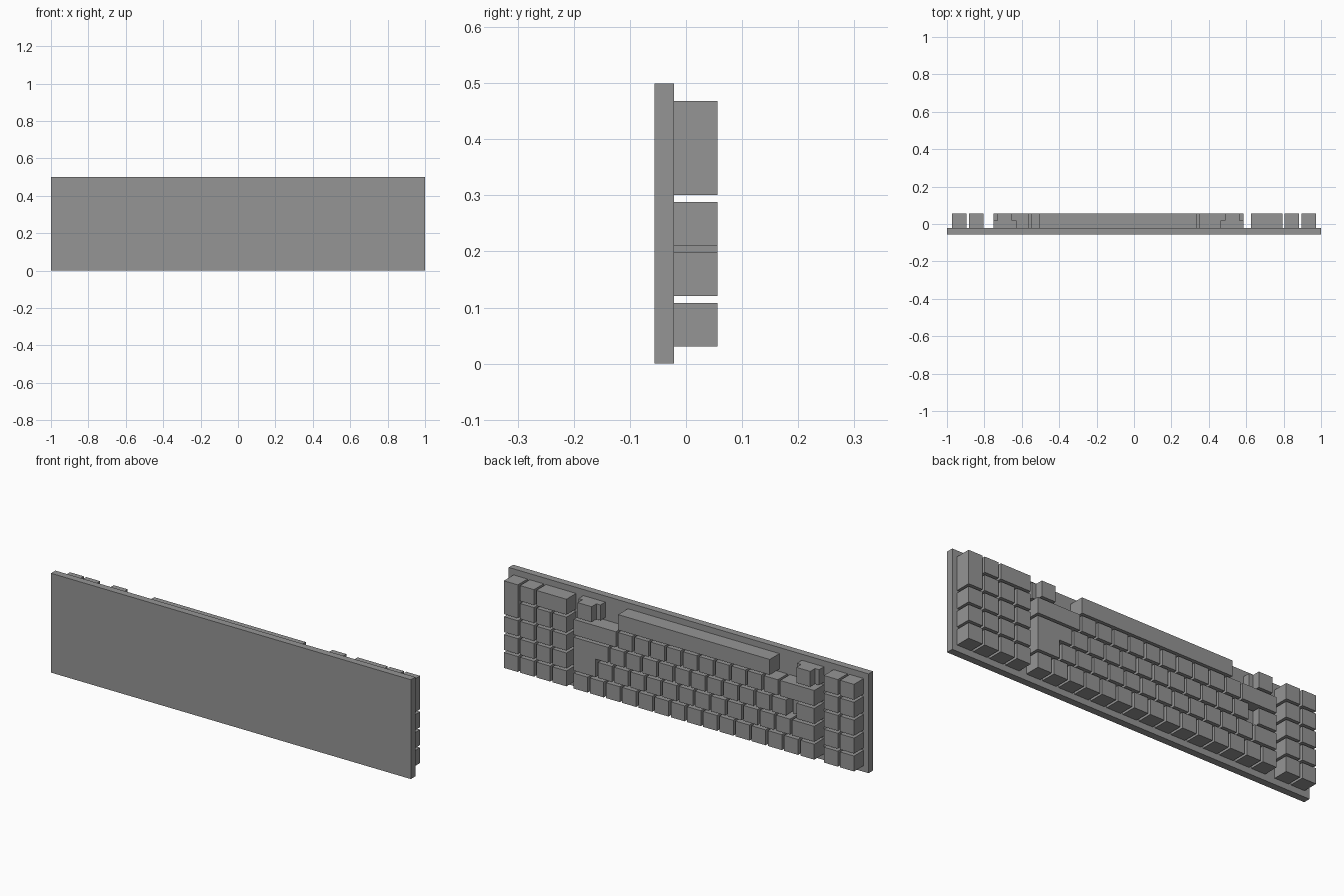
import bpy, bmesh

if "Cube" in bpy.data.objects:
    bpy.data.objects.remove(bpy.data.objects["Cube"])

U, GAP = 0.09, 0.0125            # key pitch and gap between keys
Y0, Y1, YSTEP = -0.021, 0.056, 0.018   # key base, key top, low step
Z0 = 0.031                       # bottom of the first key row
MAIN, FUNC, PAD = -0.752, -0.973, 0.6255   # left edge of each key block

grey = bpy.data.materials.new("grey")
grey.diffuse_color = (0.3, 0.3, 0.3, 1)
grey.use_nodes = True
grey.node_tree.nodes["Principled BSDF"].inputs["Base Color"].default_value = grey.diffuse_color


def prism(name, outline, y0, y1, plane="xz"):
    """Extrude an outline; plane xz runs along y, plane xy runs along z."""
    def place(p, d):
        return (p[0], d, p[1]) if plane == "xz" else (p[0], p[1], d)
    bm = bmesh.new()
    face = bm.faces.new([bm.verts.new(place(p, y0)) for p in outline])
    ext = bmesh.ops.extrude_face_region(bm, geom=[face])
    for v in ext["geom"]:
        if isinstance(v, bmesh.types.BMVert):
            v.co = place((v.co.x, v.co.z if plane == "xz" else v.co.y), y1)
    bmesh.ops.recalc_face_normals(bm, faces=bm.faces)
    mesh = bpy.data.meshes.new(name)
    bm.to_mesh(mesh)
    bm.free()
    mesh.materials.append(grey)
    ob = bpy.data.objects.new(name, mesh)
    bpy.context.collection.objects.link(ob)
    return ob


def span(left, u, w):
    return left + u * U, left + (u + w) * U - GAP


def key(name, left, u, row, w=1, h=1):
    a, b = span(left, u, w)
    c, d = span(Z0, row, h)
    prism(name, [(a, c), (b, c), (b, d), (a, d)], Y0, Y1)


def stepped_key(name, left, u, row, w, cap_u, cap_w):
    """Wide low base with a narrower raised cap."""
    a, b = span(left, u, w)
    p, q = span(left, u + cap_u, cap_w)
    c, d = span(Z0, row, 1)
    pts = [(a, Y0), (b, Y0), (b, YSTEP), (q, YSTEP), (q, Y1), (p, Y1)]
    pts += [(p, YSTEP), (a, YSTEP)] if p > a + 1e-4 else []
    if p <= a + 1e-4:
        pts[-1] = (a, Y1)
    prism(name, pts, c, d, "xy")


# back plate
prism("base_plate", [(-1, 0), (1, 0), (1, 0.499), (-1, 0.499)], -0.056, Y0)

# function keys: two columns, five rows
for row in range(5):
    for col in range(2):
        key("function_key", FUNC, col, row)

# number row, letter rows
for start, count, row in ((0, 15, 0), (1.5, 12, 1), (1.75, 11, 2), (2.25, 10, 3)):
    for i in range(count):
        key("letter_key", MAIN, start + i, row)

# wide keys of the main block
key("tab_key", MAIN, 0, 1, 1.5)
stepped_key("control_key", MAIN, 0, 2, 1.75, 0, 1.25)
key("left_shift_key", MAIN, 0, 3, 2.25)
key("right_shift_key", MAIN, 12.25, 3, 2.75)
stepped_key("left_stepped_key", MAIN, 0, 4, 1.5, 0.25, 1)
key("space_bar", MAIN, 2.75, 4, 9.5)
stepped_key("right_stepped_key", MAIN, 13.5, 4, 1.5, 0.25, 1)

# L-shaped enter key over two rows
n, r = span(MAIN, 13.5, 1.5)
m = MAIN + 12.75 * U
lo, hi = span(Z0, 1, 2)
mid = Z0 + 2 * U
prism("enter_key", [(n, lo), (r, lo), (r, hi), (m, hi), (m, mid), (n, mid)], Y0, Y1)

# number pad with a wide key and a tall key
for row in range(4):
    for col in range(4 if row < 3 else 3):
        key("pad_key", PAD, col, row)
key("pad_wide_key", PAD, 0, 4, 2)
key("pad_point_key", PAD, 2, 4)
key("pad_tall_key", PAD, 3, 3, 1, 2)
